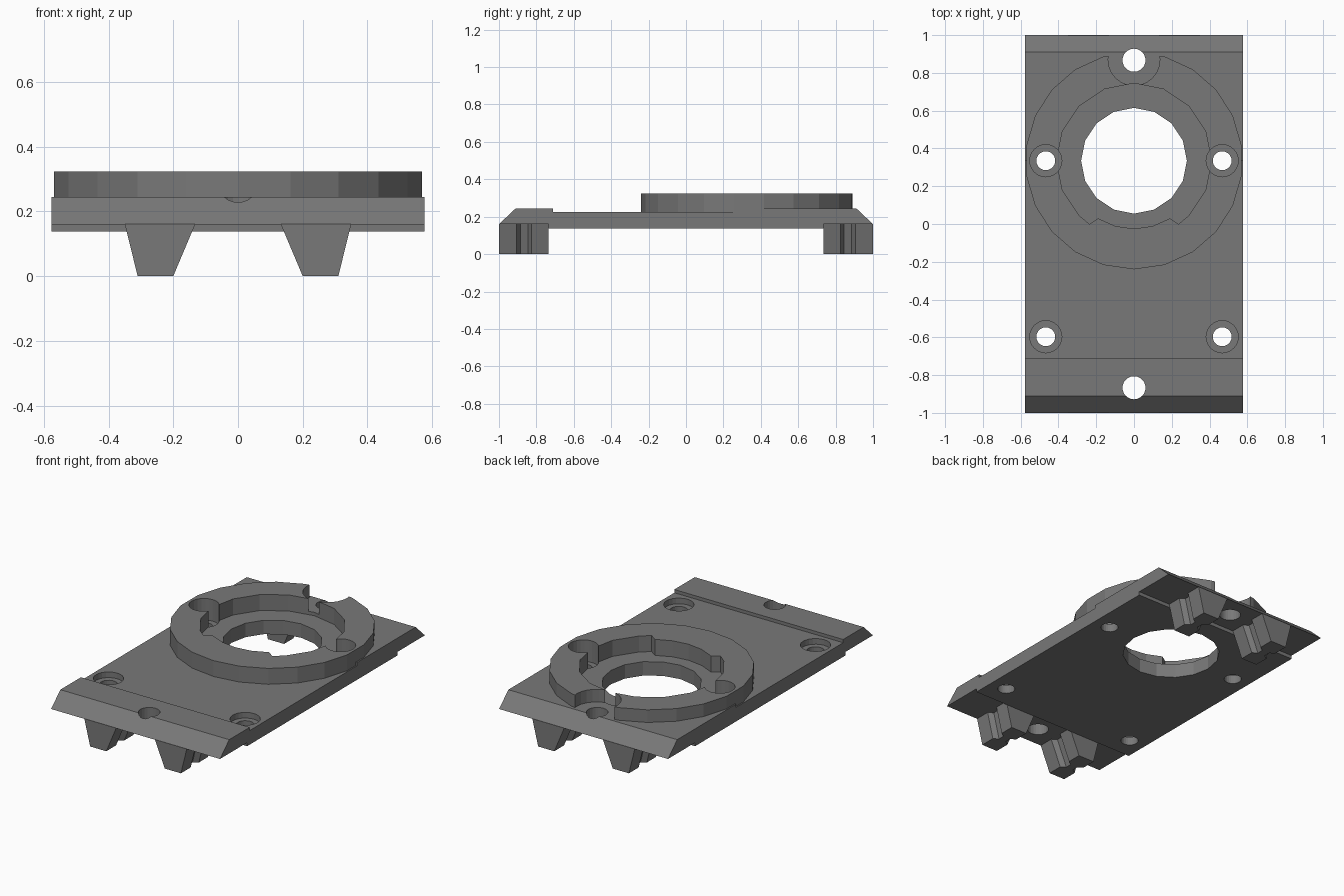
import bpy, bmesh
from math import sin, cos, pi, radians

default = bpy.data.objects.get("Cube")
if default:
    bpy.data.objects.remove(default)

GREY = (0.19, 0.19, 0.19, 1)
grey = bpy.data.materials.new("dark_grey_plastic")
grey.use_nodes = True
grey.diffuse_color = GREY
grey.node_tree.nodes["Principled BSDF"].inputs["Base Color"].default_value = GREY

CENTRE_Y = 0.335


def loft(name, bottom, top):
    """Closed solid between two matching outlines of 3D points."""
    bm = bmesh.new()
    a = [bm.verts.new(p) for p in bottom]
    b = [bm.verts.new(p) for p in top]
    n = len(a)
    bm.faces.new(a)
    bm.faces.new(b)
    for i in range(n):
        j = (i + 1) % n
        bm.faces.new((a[i], a[j], b[j], b[i]))
    bmesh.ops.recalc_face_normals(bm, faces=bm.faces)
    mesh = bpy.data.meshes.new(name)
    bm.to_mesh(mesh)
    bm.free()
    mesh.materials.append(grey)
    ob = bpy.data.objects.new(name, mesh)
    bpy.context.collection.objects.link(ob)
    return ob


def prism(name, outline, z0, z1):
    return loft(name, [(x, y, z0) for x, y in outline], [(x, y, z1) for x, y in outline])


def polar(angle, r, cx=0, cy=CENTRE_Y):
    """Point at an angle in degrees, counted from the front."""
    a = radians(angle)
    return cx + r * sin(a), cy - r * cos(a)


def disc(name, cx, cy, r, z0, z1, sides=24):
    return prism(name, [polar(360 * i / sides, r, cx, cy) for i in range(sides)], z0, z1)


def cut(target, cutter):
    mod = target.modifiers.new("cut", "BOOLEAN")
    mod.operation = "DIFFERENCE"
    mod.solver = "EXACT"
    mod.object = cutter
    bpy.context.view_layer.objects.active = target
    bpy.ops.object.modifier_apply(modifier=mod.name)
    bpy.data.objects.remove(cutter)


# Base plate: side profile with bevelled ends, swept across the width
profile = [(-1, 0.16), (-0.91, 0.245), (-0.71, 0.245), (-0.71, 0.225),
           (CENTRE_Y, 0.225), (CENTRE_Y, 0.245), (0.91, 0.245), (1, 0.16),
           (0.735, 0.16), (0.735, 0.138), (-0.735, 0.138), (-0.735, 0.16)]
W = 0.577
plate = loft("base_plate", [(-W, y, z) for y, z in profile], [(W, y, z) for y, z in profile])

# Raised ring with an inward tab at the front
ring = disc("raised_ring", 0, CENTRE_Y, 0.575, 0.222, 0.323, 22)
bore = [polar(a, 0.36) for a in (-32, -16, 0, 16, 32)]
bore += [polar(a, 0.41) for a in [35] + [22.5 * i for i in range(2, 15)] + [325]]
cut(ring, prism("bore_cutter", bore, 0.1, 0.5))
cut(plate, prism("recess_cutter", bore, 0.224, 0.5))

# Round slot in the ring around the rear bolt
cut(ring, disc("slot_cutter", 0, 0.87, 0.137, 0.1, 0.5))

# Central opening
cut(plate, disc("opening_cutter", 0, CENTRE_Y, 0.28, 0, 0.5, 16))

# Counterbored screw holes
for x in (-0.467, 0.467):
    for y in (-0.597, CENTRE_Y):
        cut(plate, disc("counterbore_cutter", x, y, 0.085, 0.19, 0.5))
        cut(plate, disc("screw_cutter", x, y, 0.05, 0, 0.5))
    cut(ring, disc("ring_pocket_cutter", x, CENTRE_Y, 0.085, 0.1, 0.5))

# End bolt holes
for y in (-0.867, 0.867):
    cut(plate, disc("bolt_cutter", 0, y, 0.061, 0, 0.5))


# Tapered feet with a groove down both flanks
def foot_outline(inner, outer, z, sx, sy):
    d = 0.03
    flank = [(1, 0), (0.905, 0), (0.885, d), (0.845, d), (0.825, 0), (0.735, 0)]
    pts = [(outer - g, y) for y, g in flank]
    pts += [(inner + g, y) for y, g in reversed(flank)]
    return [(sx * x, sy * y, z) for x, y in pts]


for sx, side in ((1, "left"), (-1, "right")):
    for sy, end in ((-1, "front"), (1, "rear")):
        loft(f"{end}_{side}_foot", foot_outline(0.2, 0.31, 0, sx, sy),
             foot_outline(0.132, 0.35, 0.161, sx, sy))
